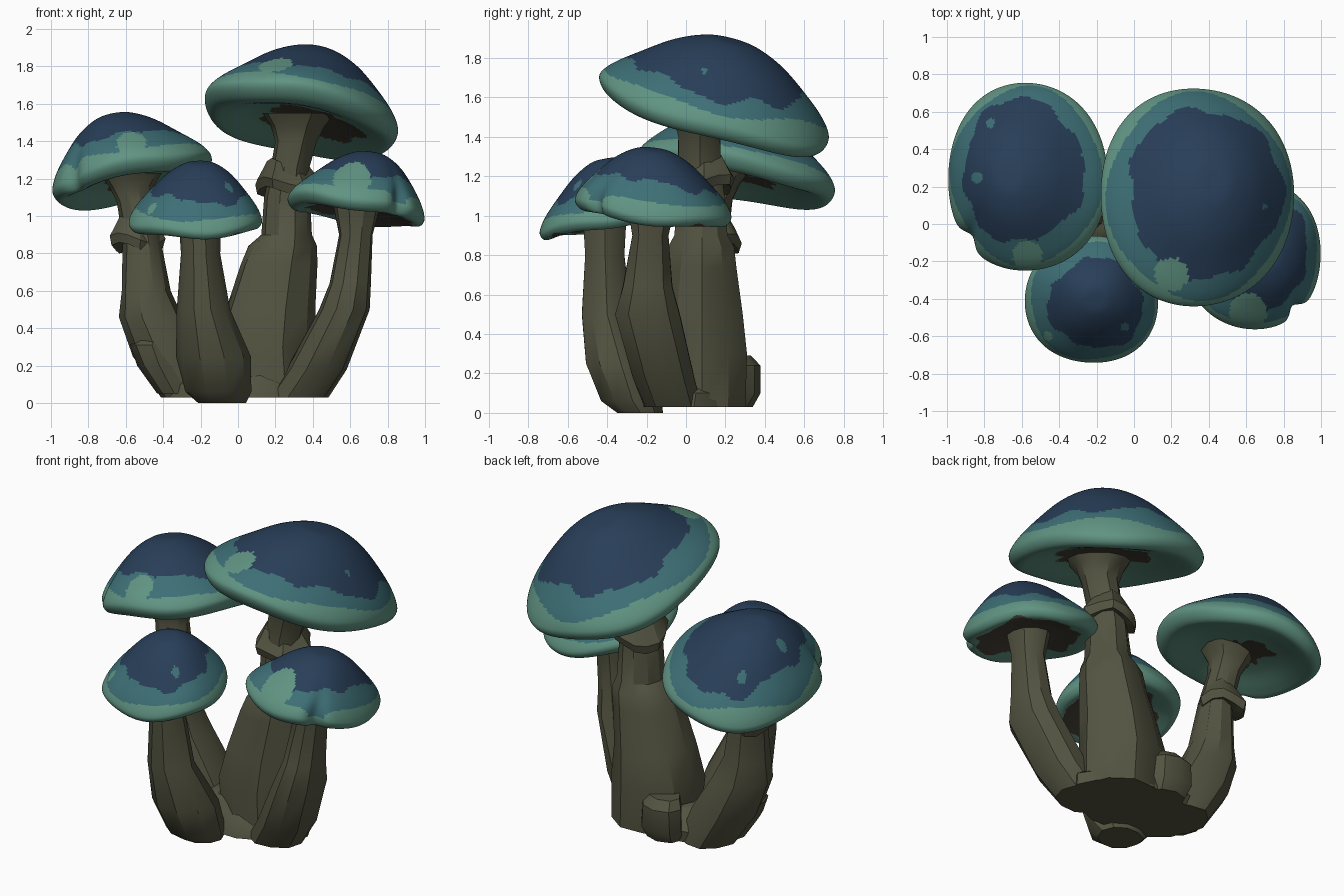
import bpy
import math
import random

default_cube = bpy.data.objects.get("Cube")
if default_cube:
    bpy.data.objects.remove(default_cube, do_unlink=True)

random.seed(4)
TAU = math.tau


def material(name, rgb):
    mat = bpy.data.materials.new(name)
    mat.use_nodes = True
    color = (*rgb, 1)
    mat.diffuse_color = color
    shader = next(n for n in mat.node_tree.nodes if n.type == "BSDF_PRINCIPLED")
    shader.inputs["Base Color"].default_value = color
    return mat


navy = material("deep blue", (.021, .048, .097))
teal = material("teal", (.047, .16, .182))
green = material("pale green", (.118, .295, .225))
gill = material("gill brown", (.062, .052, .037))
olive = material("stem olive", (.085, .087, .052))
NAVY, TEAL, GREEN, GILL = range(4)


def loft(name, rings, materials):
    """Skin a stack of equal rings and close both ends."""
    sides = len(rings[0])
    verts = [point for ring in rings for point in ring]
    faces = []
    for level in range(len(rings) - 1):
        low, high = level * sides, (level + 1) * sides
        for i in range(sides):
            j = (i + 1) % sides
            faces.append((low + i, low + j, high + j, high + i))
    faces.append(tuple(reversed(range(sides))))
    faces.append(tuple(range(len(verts) - sides, len(verts))))
    mesh = bpy.data.meshes.new(name)
    mesh.from_pydata(verts, [], faces)
    for mat in materials:
        mesh.materials.append(mat)
    obj = bpy.data.objects.new(name, mesh)
    bpy.context.collection.objects.link(obj)
    return obj


def smooth(obj, angle):
    bpy.ops.object.select_all(action="DESELECT")
    obj.select_set(True)
    bpy.context.view_layer.objects.active = obj
    bpy.ops.object.shade_smooth_by_angle(angle=math.radians(angle))


def stalk(name, path, sides=10, rough=.05):
    """Faceted tube through (x, y, z, x radius, y radius) stations."""
    ridges = [random.uniform(1 - rough, 1 + rough) for _ in range(sides)]
    rings = []
    for x, y, z, rx, ry in path:
        ring = []
        for i, ridge in enumerate(ridges):
            a = TAU * i / sides
            k = ridge * random.uniform(.97, 1.03)
            ring.append((x + rx * k * math.cos(a), y + ry * k * math.sin(a), z))
        rings.append(ring)
    obj = loft(name, rings, [olive])
    smooth(obj, 32)
    return obj


def collar(name, x, y, z, radius):
    """Drooping ragged skirt around a neck."""
    obj = stalk(name, [(x, y, z + dz, radius * k, radius * k) for dz, k in
                       ((-.06, .9), (-.07, 1.3), (-.02, 1.42), (.03, 1.15), (.08, .9))], 13, .14)
    for v in obj.data.vertices:
        v.co.z += .03 * math.sin(2 * math.atan2(v.co.y - y, v.co.x - x))


def spline(points, steps):
    """Catmull-Rom samples through profile points."""
    pts = [points[0]] + points + [points[-1]]
    out = []
    for p, q, r, s in zip(pts, pts[1:], pts[2:], pts[3:]):
        for n in range(steps):
            t = n / steps
            out.append(tuple(.5 * (2 * b + (c - a) * t + (2 * a - 5 * b + 4 * c - d) * t * t
                                   + (3 * b - a - 3 * c + d) * t ** 3)
                             for a, b, c, d in zip(p, q, r, s)))
    return out + [points[-1]]


def cap(name, center, size, height, slope, apex, seed, deep, lean, gills, notches=(), spots=()):
    """Tilted mushroom cap painted in irregular concentric bands."""
    cx, cy, cz = center
    rx, ry = size
    drop = (rx + ry) / 2
    dome = [(.01, 1), (.22, .97), (.48, .78), (.74, .46), (.92, .2)]
    under = [(1, 0), (.98, -.1), (.9, -.16), (.76, -.14), (.5, -.07), (.25, -.04), (.05, -.03)]
    steps = 9
    profile = spline([(r, h * height) for r, h in dome] + [(r, h * drop) for r, h in under], steps)
    rim = len(dome) * steps
    sides = 144
    rings = []
    for level, (r, h) in enumerate(profile):
        shift = 1 - min(r, 1) ** 2 if level < rim else 0
        ring = []
        for i in range(sides):
            a = TAU * i / sides
            k = 1 + r * (.01 * math.sin(3 * a + seed) + .022 * math.sin(2 * a) ** 2)
            for angle, depth in notches:
                gap = math.remainder(a - math.radians(angle), TAU)
                k -= depth * r ** 4 * math.exp(-(gap / .13) ** 2)
            x, y = rx * r * k * math.cos(a), ry * r * k * math.sin(a)
            z = cz + h + slope[0] * x + slope[1] * y + .012 * r ** 3 * math.sin(4 * a + seed)
            ring.append((cx + x + apex[0] * shift, cy + y + apex[1] * shift, z))
        rings.append(ring)
    rings.reverse()
    obj = loft(name, rings, [navy, teal, green, gill])

    # Colour bands and spots
    top_start = (len(profile) - 1 - rim) * sides
    last = len(obj.data.polygons) - 1
    for face in obj.data.polygons:
        px, py = face.center.x - cx, face.center.y - cy
        a = math.atan2(py / ry, px / rx)
        u = math.hypot(px / rx, py / ry)
        wave = math.sin(3 * a + seed) + .7 * math.sin(7 * a + 2 * seed) + .4 * math.sin(12 * a)
        tilt = math.cos(a - math.radians(lean))
        if face.index < top_start or face.index == last - 1:
            face.material_index = GILL if u < gills + .06 * wave + .12 * tilt else GREEN
            continue
        if u < deep + .035 * wave + .09 * tilt:
            face.material_index = NAVY
        elif u < .945 + .025 * math.sin(4 * a + seed) + .02 * tilt:
            face.material_index = TEAL
        else:
            face.material_index = GREEN
        for sx, sy, radius, index in spots:
            if math.hypot(face.center.x - sx, face.center.y - sy) < radius:
                face.material_index = index
    smooth(obj, 80)


# Caps
cap("tall_cap", (.335, .145, 1.55), (.515, .58), .34, (-.165, -.26), (.09, .09), 1.0, .79, 20, .48,
    spots=[(.2, -.27, .09, GREEN), (.7, .09, .012, TEAL)])
cap("back_cap", (-.57, .25, 1.22), (.425, .5), .32, (.19, -.17), (-.1, .02), 2.2, .76, 130, .26,
    [(222, .1)], [(-.57, -.17, .08, GREEN), (-.84, .25, .03, TEAL), (-.77, .54, .024, TEAL)])
cap("front_cap", (-.225, -.405, .99), (.355, .338), .3, (.01, .17), (.02, 0), 3.9, .71, 315, .76,
    spots=[(-.05, -.55, .022, TEAL), (-.46, -.6, .025, GREEN)])
cap("side_cap", (.635, -.165, 1.06), (.365, .395), .28, (-.14, -.11), (.08, 0), 5.1, .75, 30, .77,
    [(310, .13)], [(.61, -.47, .1, GREEN)])

# Stems
stalk("tall_stem", [
    (.17, .08, .03, .26, .24), (.15, .08, .3, .28, .24), (.175, .08, .5, .245, .215),
    (.22, .08, .74, .21, .185), (.24, .08, .84, .19, .175), (.26, .08, .9, .14, .14),
    (.265, .08, 1.1, .125, .125), (.28, .07, 1.25, .105, .11), (.31, .07, 1.4, .115, .11),
    (.32, .08, 1.48, .15, .14), (.33, .09, 1.55, .2, .19)])
stalk("back_stem", [
    (-.24, .12, .03, .17, .17), (-.36, .11, .25, .2, .19), (-.46, .1, .46, .17, .17),
    (-.49, .1, .6, .13, .14), (-.51, .11, .88, .1, .11), (-.55, .14, 1.08, .095, .1),
    (-.57, .16, 1.16, .12, .12), (-.57, .17, 1.23, .17, .17)])
stalk("front_stem", [
    (-.09, -.23, 0, .13, .12), (-.11, -.27, .06, .18, .16), (-.14, -.33, .25, .205, .18),
    (-.19, -.4, .5, .14, .13), (-.205, -.41, .8, .105, .105), (-.21, -.41, 1.0, .115, .115)])
stalk("side_stem", [
    (.32, -.06, .03, .165, .15), (.42, -.11, .18, .165, .16), (.57, -.19, .5, .14, .17),
    (.6, -.19, .64, .115, .13), (.63, -.18, .9, .095, .095), (.635, -.17, 1.06, .13, .13)])

# Neck skirts
collar("tall_collar", .25, .09, 1.2, .12)
collar("back_collar", -.54, .13, .9, .1)

# Joined root base and stubby buds
stalk("root_base", [(.04, .04, .03, .41, .26), (.04, .05, .1, .39, .25), (.06, .06, .2, .22, .17)], 14)
stalk("back_bud", [(-.03, .24, .03, .12, .1), (-.03, .28, .1, .14, .1),
                   (-.03, .28, .24, .13, .1), (-.03, .25, .29, .1, .08)], 8)
stalk("outer_bud", [(-.34, .04, .05, .09, .13), (-.42, .05, .2, .12, .15),
                    (-.46, .05, .31, .12, .13), (-.43, .06, .38, .07, .09)], 8)
